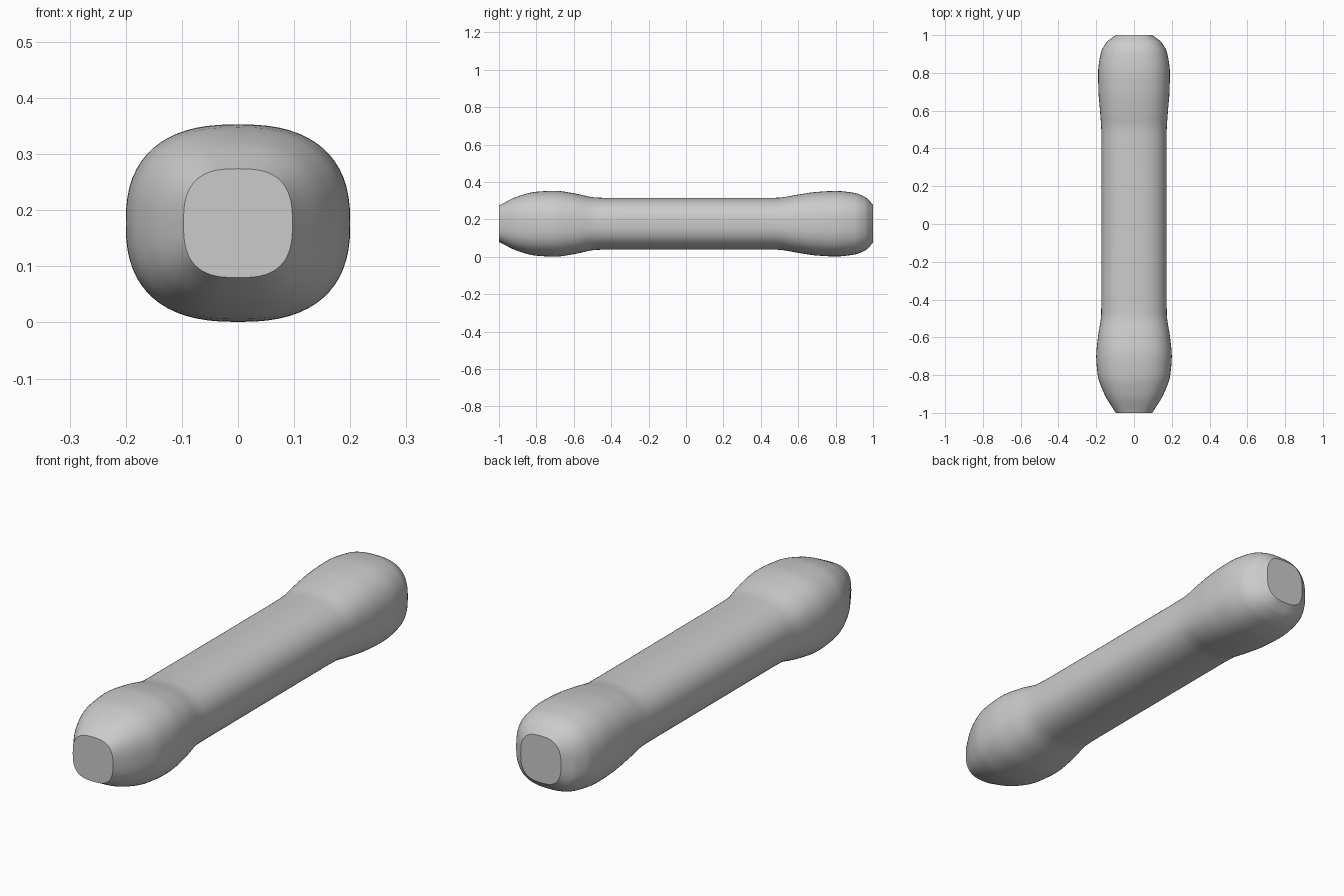
import bpy, bmesh, math

cube = bpy.data.objects.get("Cube")
if cube:
    bpy.data.objects.remove(cube, do_unlink=True)

gray = bpy.data.materials.new("plain gray")
gray.use_nodes = True
color = (0.6, 0.6, 0.6, 1)
gray.diffuse_color = color
gray.node_tree.nodes["Principled BSDF"].inputs["Base Color"].default_value = color

# Sections along the bar: y, half width, half height, squareness
STATIONS = [
    (-1.0, 0.097, 0.097, 2.8),
    (-0.9, 0.157, 0.146, 2.6),
    (-0.8, 0.192, 0.171, 2.5),
    (-0.7, 0.2, 0.176, 2.5),
    (-0.6, 0.191, 0.163, 2.5),
    (-0.48, 0.174, 0.14, 2.4),
    (-0.4, 0.173, 0.138, 2.4),
    (0.4, 0.172, 0.138, 2.4),
    (0.49, 0.173, 0.139, 2.4),
    (0.6, 0.18, 0.156, 2.5),
    (0.7, 0.188, 0.17, 2.5),
    (0.8, 0.19, 0.175, 2.5),
    (0.9, 0.177, 0.165, 2.5),
    (0.96, 0.147, 0.141, 2.6),
    (1.0, 0.097, 0.102, 2.8),
]
CENTRE_Z = 0.177
SIDES = 64
STEPS = 6


def slope(i, k):
    """Monotone slope of value k at station i."""
    if i in (0, len(STATIONS) - 1):
        j = min(i, len(STATIONS) - 2)
        a, b = STATIONS[j], STATIONS[j + 1]
        return (b[k] - a[k]) / (b[0] - a[0])
    a, b, c = STATIONS[i - 1:i + 2]
    left, right = (b[k] - a[k]) / (b[0] - a[0]), (c[k] - b[k]) / (c[0] - b[0])
    return 0 if left * right <= 0 else 2 * left * right / (left + right)


def blend(i, t, k):
    """Hermite interpolation between stations i and i + 1."""
    a, b = STATIONS[i], STATIONS[i + 1]
    h = b[0] - a[0]
    s = t * t * (3 - 2 * t)
    return (a[k] * (1 - s) + b[k] * s
            + h * t * (1 - t) ** 2 * slope(i, k) - h * t * t * (1 - t) * slope(i + 1, k))


def power(v, n):
    return math.copysign(abs(v) ** (2 / n), v)


def ring(bm, y, width, height, n):
    verts = []
    for j in range(SIDES):
        a = math.tau * j / SIDES
        verts.append(bm.verts.new((width * power(math.cos(a), n), y,
                                   CENTRE_Z + height * power(math.sin(a), n))))
    return verts


# Loft the rounded-square sections into one bar with two swollen ends
bm = bmesh.new()
rings = []
for i in range(len(STATIONS) - 1):
    for s in range(STEPS):
        t = s / STEPS
        y = STATIONS[i][0] * (1 - t) + STATIONS[i + 1][0] * t
        rings.append(ring(bm, y, *(blend(i, t, k) for k in (1, 2, 3))))
rings.append(ring(bm, *STATIONS[-1]))
for a, b in zip(rings, rings[1:]):
    for j in range(SIDES):
        k = (j + 1) % SIDES
        bm.faces.new((a[j], a[k], b[k], b[j]))

# Flat end caps with sharp rims
for end in (rings[0], rings[-1]):
    cap = bm.faces.new(end)
    for edge in cap.edges:
        edge.smooth = False
bmesh.ops.recalc_face_normals(bm, faces=bm.faces)
for face in bm.faces:
    face.smooth = len(face.verts) == 4

mesh = bpy.data.meshes.new("grip_bar")
bm.to_mesh(mesh)
bm.free()
mesh.materials.append(gray)
bar = bpy.data.objects.new("grip_bar", mesh)
bpy.context.collection.objects.link(bar)
